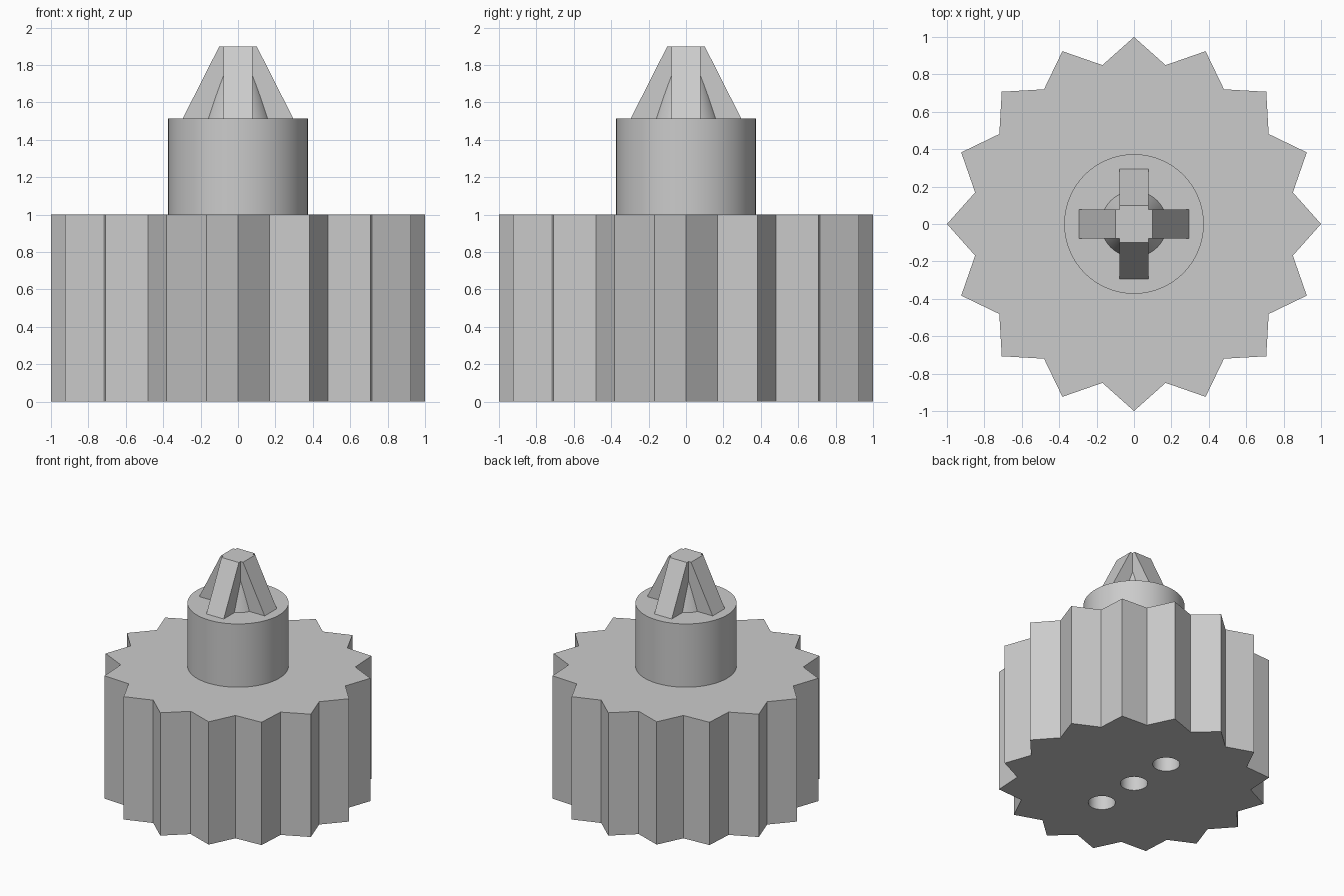
import bpy
import bmesh
from math import sin, cos, pi, radians

if "Cube" in bpy.data.objects:
    bpy.data.objects.remove(bpy.data.objects["Cube"], do_unlink=True)

GREY = (0.6, 0.6, 0.6, 1.0)
grey = bpy.data.materials.new("plain grey")
grey.use_nodes = True
grey.diffuse_color = GREY
grey.node_tree.nodes["Principled BSDF"].inputs["Base Color"].default_value = GREY

GEAR_TOP, HUB_TOP, TIP_TOP = 1.0, 1.515, 1.9


def loft(name, lower, upper, z0, z1, smooth=False):
    """Closed solid between two matching outlines."""
    bm = bmesh.new()
    a = [bm.verts.new((x, y, z0)) for x, y in lower]
    b = [bm.verts.new((x, y, z1)) for x, y in upper]
    n = len(a)
    for i in range(n):
        j = (i + 1) % n
        bm.faces.new((a[i], a[j], b[j], b[i]))
    bm.faces.new(a[::-1])
    bm.faces.new(b)
    mesh = bpy.data.meshes.new(name)
    bm.to_mesh(mesh)
    bm.free()
    mesh.materials.append(grey)
    obj = bpy.data.objects.new(name, mesh)
    bpy.context.collection.objects.link(obj)
    if smooth:
        shade(obj)
    return obj


def shade(obj):
    bpy.ops.object.select_all(action="DESELECT")
    obj.select_set(True)
    bpy.context.view_layer.objects.active = obj
    bpy.ops.object.shade_smooth_by_angle(angle=radians(20))


def circle(r, n=64, y=0):
    return [(r * cos(2 * pi * i / n), y + r * sin(2 * pi * i / n)) for i in range(n)]


def star(outer, inner, teeth):
    points = []
    for i in range(2 * teeth):
        r = inner if i % 2 else outer
        points.append((r * cos(pi * i / teeth), r * sin(pi * i / teeth)))
    return points


def cross(reach, half):
    points = []
    for c, s in ((1, 0), (0, 1), (-1, 0), (0, -1)):
        for x, y in ((reach, -half), (reach, half), (half, half)):
            points.append((c * x - s * y, s * x + c * y))
    return points


# Toothed body
teeth = star(1.0, 0.866, 16)
body = loft("toothed_body", teeth, teeth, 0, GEAR_TOP)

# Row of three blind holes in the underside
for i in (-1, 0, 1):
    ring = circle(0.1, 48, y=0.37 * i)
    cutter = loft("hole_cutter", ring, ring, -0.1, 0.5)
    cutter.hide_render = True
    cutter.hide_set(True)
    cut = body.modifiers.new("hole", "BOOLEAN")
    cut.operation = "DIFFERENCE"
    cut.solver = "EXACT"
    cut.object = cutter
    bpy.context.view_layer.objects.active = body
    bpy.ops.object.modifier_apply(modifier=cut.name)
    bpy.data.objects.remove(cutter, do_unlink=True)
shade(body)
# Teeth stay faceted; only the hole walls are smooth
for face in body.data.polygons:
    x, y, z = face.center
    if x * x + y * y > 0.5:
        face.use_smooth = False

# Round hub
loft("hub", circle(0.373, 96), circle(0.373, 96), GEAR_TOP, HUB_TOP, smooth=True)

# Cross-shaped tapered tip around a small cone
loft("cross_tip", cross(0.295, 0.078), cross(0.1, 0.078), HUB_TOP, TIP_TOP)
loft("tip_core", circle(0.176), circle(0.067), HUB_TOP, TIP_TOP - 0.01, smooth=True)
